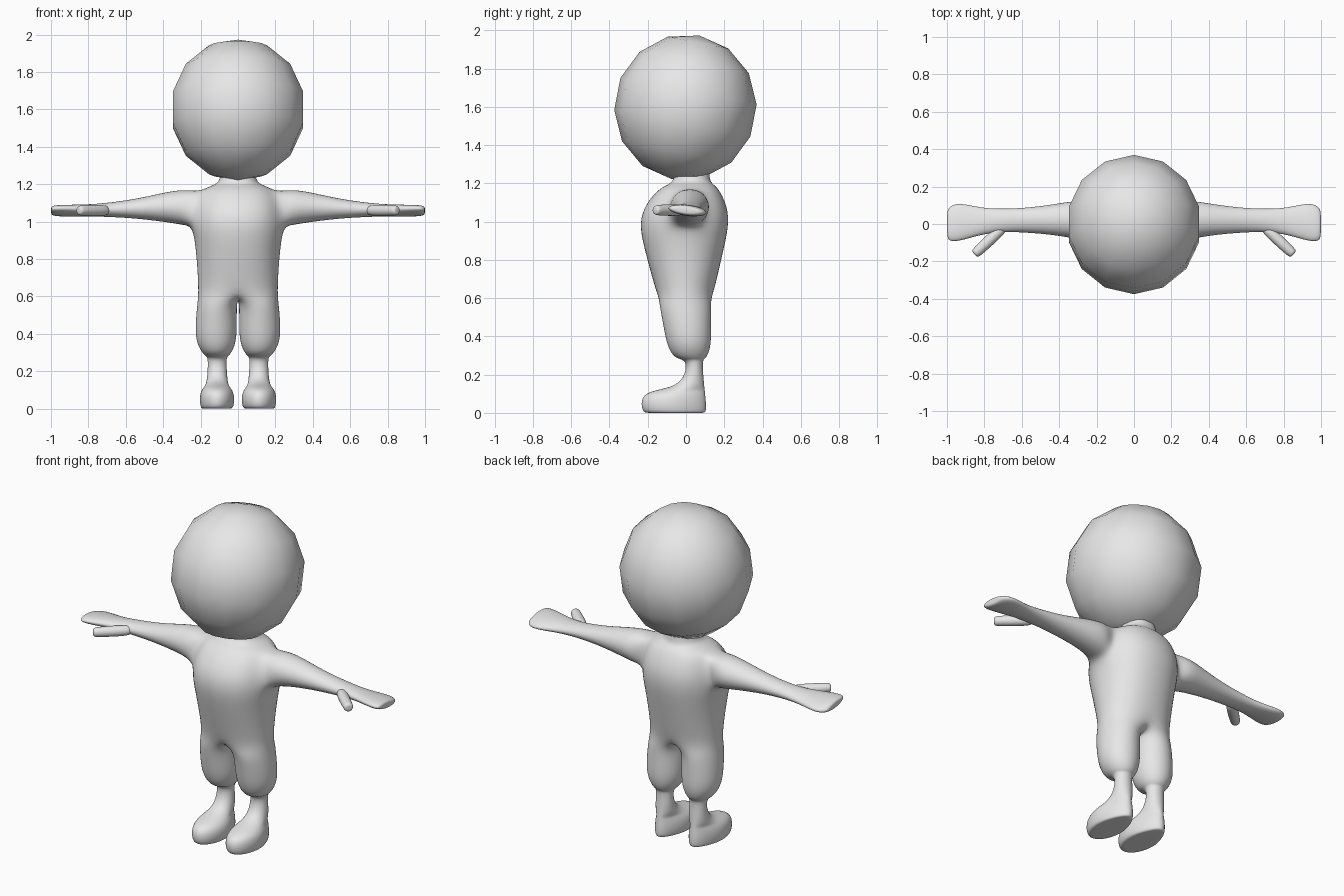
import bpy, bmesh, math
from mathutils import Vector, Matrix

if "Cube" in bpy.data.objects:
    bpy.data.objects.remove(bpy.data.objects["Cube"])

grey = bpy.data.materials.new("light_grey")
grey.diffuse_color = (0.8, 0.8, 0.8, 1)
grey.use_nodes = True
grey.node_tree.nodes["Principled BSDF"].inputs["Base Color"].default_value = grey.diffuse_color


def finish(bm, name, mirror=True, levels=2):
    """Turn a bmesh into a smooth object, optionally mirrored and subdivided."""
    bmesh.ops.recalc_face_normals(bm, faces=bm.faces)
    for f in bm.faces:
        f.smooth = True
    me = bpy.data.meshes.new(name)
    bm.to_mesh(me)
    bm.free()
    me.materials.append(grey)
    ob = bpy.data.objects.new(name, me)
    bpy.context.collection.objects.link(ob)
    if mirror:
        m = ob.modifiers.new("mirror", 'MIRROR')
        m.use_clip = True
        m.merge_threshold = 0.0005
    if levels:
        s = ob.modifiers.new("subdivision", 'SUBSURF')
        s.levels = s.render_levels = levels
    return ob


def bridge(bm, a, b, skip=()):
    """Join two vertex loops with quads, leaving out the skipped columns."""
    n = len(a)
    for i in range(n):
        if i not in skip:
            j = (i + 1) % n
            bm.faces.new((a[i], a[j], b[j], b[i]))


# --- Half body: foot, leg and half torso as one loft, 12 points per ring ---
bm = bmesh.new()
# z, inner x, outer x, front y, back y
leg_rings = [
    (0.0, 0.045, 0.185, -0.190, 0.085),
    (0.0, 0.025, 0.200, -0.225, 0.105),
    (0.05, 0.016, 0.208, -0.236, 0.105),
    (0.095, 0.025, 0.200, -0.222, 0.100),
    (0.118, 0.045, 0.180, -0.165, 0.098),
    (0.14, 0.055, 0.168, -0.050, 0.095),
    (0.20, 0.060, 0.162, -0.002, 0.090),
    (0.275, 0.063, 0.160, 0.003, 0.085),
    (0.283, 0.050, 0.175, -0.045, 0.100),
    (0.31, 0.028, 0.200, -0.078, 0.118),
    (0.37, 0.006, 0.227, -0.103, 0.132),
    (0.47, 0.004, 0.226, -0.120, 0.130),
    (0.56, 0.004, 0.217, -0.138, 0.130),
]
legs = []
for z, x0, x1, y0, y1 in leg_rings:
    cx, cy = (x0 + x1) / 2, (y0 + y1) / 2
    rx, ry = (x1 - x0) / 2 * 1.045, (y1 - y0) / 2 * 1.045
    ring = []
    for i in range(12):
        a = math.radians(-120 + 30 * i)
        # heel narrower than the toes
        w = 1 - 0.28 * max(0, math.sin(a)) if z < 0.13 else 1
        ring.append(bm.verts.new((max(0.003, cx + rx * w * math.cos(a)),
                                  cy + ry * math.sin(a), z)))
    legs.append(ring)
for a, b in zip(legs, legs[1:]):
    bridge(bm, a, b)
bm.faces.new(legs[0])

# z, half width, front y, back y
torso_rings = [
    (0.62, 0.210, -0.152, 0.142),
    (0.74, 0.215, -0.185, 0.170),
    (0.87, 0.226, -0.220, 0.200),
    (0.975, 0.243, -0.242, 0.222),
    (1.07, 0.236, -0.225, 0.220),
    (1.16, 0.205, -0.155, 0.178),
    (1.19, 0.150, -0.105, 0.150),
    (1.207, 0.098, -0.065, 0.125),
    (1.27, 0.090, -0.060, 0.120),
]
torso = []
for z, hw, y0, y1 in torso_rings:
    cy, ry = (y0 + y1) / 2, (y1 - y0) / 2 * 1.025
    ring = []
    for i in range(9):
        a = math.radians(-90 + 22.5 * i)
        x = 0 if i in (0, 8) else hw * 1.025 * math.cos(a) ** 0.85
        ring.append(bm.verts.new((x, cy + ry * math.sin(a), z)))
    torso.append(ring)
# crotch seam closes the loop between the legs
seam = [bm.verts.new((0, y, 0.575)) for y in (0.07, 0.0, -0.075)]
bridge(bm, legs[-1], torso[0] + seam)
for k, (a, b) in enumerate(zip(torso, torso[1:])):
    # the last column is the open middle; columns 3-4 leave the arm hole
    bridge(bm, a, b, skip=(8, 3, 4) if k in (3, 4) else (8,))

# --- Arm and hand grown out of the arm hole, 8 points per ring ---
lo, mid, hi = torso[3], torso[4], torso[5]
bm.verts.remove(mid[4])
prev = [lo[3], lo[4], lo[5], mid[5], hi[5], hi[4], hi[3], mid[3]]
# x, front y, back y, bottom z, top z
arm_rings = [
    (0.29, -0.085, 0.130, 0.982, 1.174),
    (0.40, -0.062, 0.110, 1.000, 1.155),
    (0.55, -0.047, 0.088, 1.018, 1.120),
    (0.70, -0.040, 0.080, 1.026, 1.100),
    (0.82, -0.056, 0.085, 1.029, 1.090),
    (0.94, -0.095, 0.118, 1.029, 1.088),
    (0.992, -0.092, 0.090, 1.034, 1.084),
    (1.0, -0.060, 0.060, 1.045, 1.074),
]
for x, y0, y1, z0, z1 in arm_rings:
    cy, cz = (y0 + y1) / 2, (z0 + z1) / 2
    ry, rz = (y1 - y0) / 2 * 1.1, (z1 - z0) / 2 * 1.1
    tilt = -0.12 if x > 0.75 else 0
    ring = []
    for i in range(8):
        a = math.radians(-135 + 45 * i)
        dy = ry * math.cos(a)
        ring.append(bm.verts.new((x, cy + dy, cz + rz * math.sin(a) + tilt * dy)))
    bridge(bm, prev, ring)
    prev = ring
bm.faces.new(prev)
finish(bm, "body")

# --- Thumbs: short tapered tubes ---
bm = bmesh.new()
start, end = Vector((0.69, -0.01, 1.06)), Vector((0.853, -0.162, 1.06))
side = (end - start).normalized().cross(Vector((0, 0, 1)))
prev = None
for t, r in ((0, 0.03), (0.35, 0.034), (0.9, 0.031), (0.985, 0.026), (1, 0.012)):
    c = start.lerp(end, t)
    ring = [bm.verts.new(c + side * r * math.cos(k * math.pi / 4)
                         + Vector((0, 0, r * math.sin(k * math.pi / 4)))) for k in range(8)]
    if prev:
        bridge(bm, prev, ring)
    else:
        bm.faces.new(ring)
    prev = ring
bm.faces.new(prev)
finish(bm, "thumbs")

# --- Head: coarse smooth ball, tipped slightly back ---
bm = bmesh.new()
bmesh.ops.create_uvsphere(bm, u_segments=14, v_segments=7, radius=1)
bm.transform(Matrix.Translation((0, -0.003, 1.598)) @ Matrix.Rotation(math.radians(-11), 4, 'X')
             @ Matrix.Diagonal((0.366, 0.372, 0.382, 1)))
finish(bm, "head", mirror=False, levels=0)
